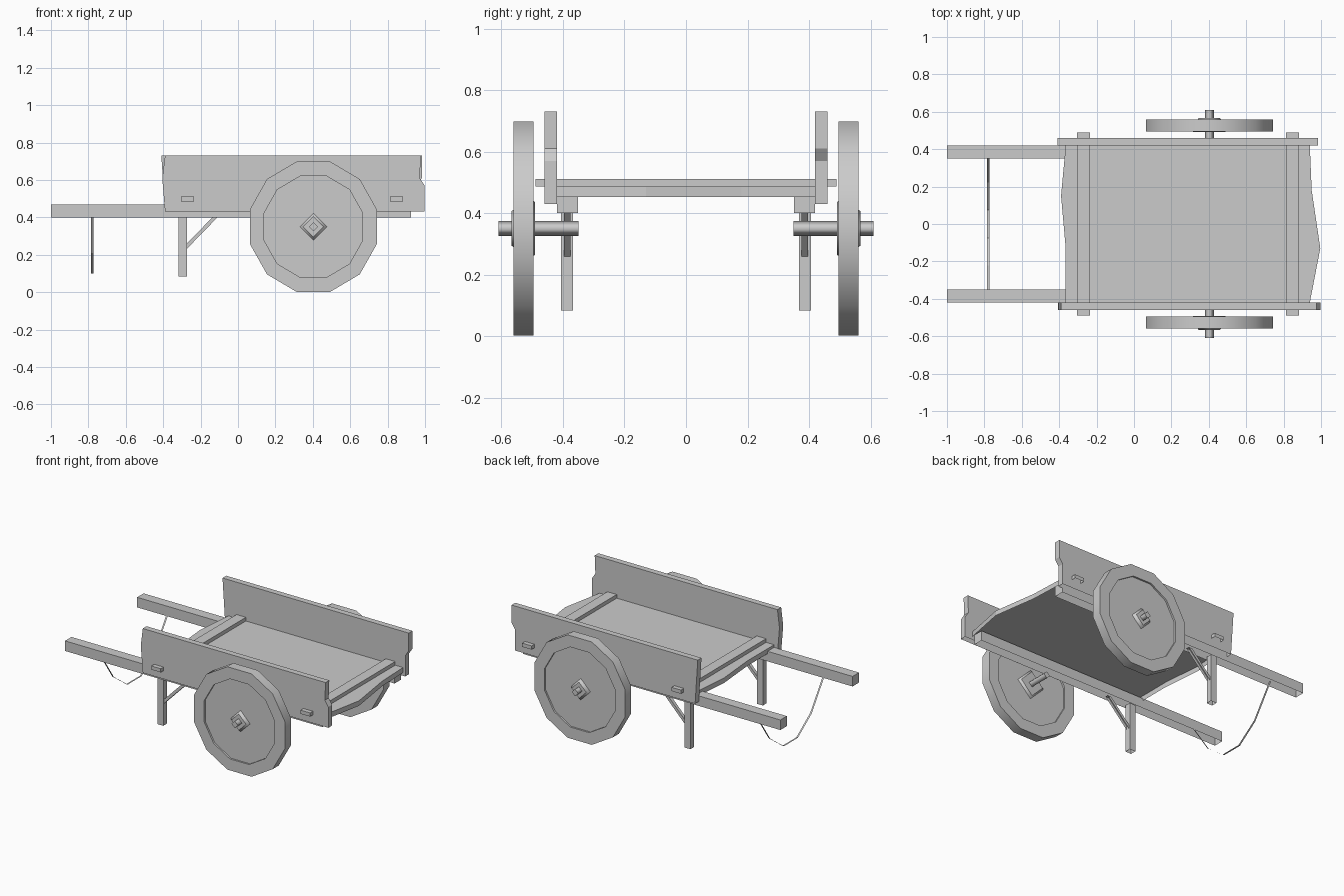
import bpy, bmesh, math
from mathutils import Vector

cube = bpy.data.objects.get("Cube")
if cube:
    bpy.data.objects.remove(cube)

wood = bpy.data.materials.new("grey_wood")
GREY = (0.6, 0.6, 0.6, 1)
wood.use_nodes = True
wood.diffuse_color = GREY
wood.node_tree.nodes["Principled BSDF"].inputs["Base Color"].default_value = GREY

SIDES = (("right", -1), ("left", 1))
AXLE_X, AXLE_Z = 0.403, 0.35


def finish(name, bm):
    mesh = bpy.data.meshes.new(name)
    bm.to_mesh(mesh)
    bm.free()
    mesh.materials.append(wood)
    obj = bpy.data.objects.new(name, mesh)
    bpy.context.collection.objects.link(obj)


def prism(name, points, offset):
    """Extrude a flat outline along an offset vector, leaving the underside open."""
    bm = bmesh.new()
    face = bm.faces.new([bm.verts.new(p) for p in points])
    ext = bmesh.ops.extrude_face_region(bm, geom=[face])
    moved = [g for g in ext["geom"] if isinstance(g, bmesh.types.BMVert)]
    bmesh.ops.translate(bm, verts=moved, vec=Vector(offset))
    bmesh.ops.recalc_face_normals(bm, faces=bm.faces)
    bm.normal_update()
    under = [f for f in bm.faces if f.normal.z < -0.6]
    bmesh.ops.delete(bm, geom=under, context='FACES')
    finish(name, bm)


def side_prism(name, outline, y0, y1):
    """Extrude an x-z outline from y0 to y1."""
    prism(name, [(x, y0, z) for x, z in outline], (0, y1 - y0, 0))


def box(name, x0, x1, y0, y1, z0, z1):
    side_prism(name, [(x0, z0), (x1, z0), (x1, z1), (x0, z1)], y0, y1)


def turned(name, profile, sides, phase, side, x_scale=1.0):
    """Turn a (radius, y) profile round the axle; rims sharp, treads smooth."""
    bm = bmesh.new()
    rings = []
    for r, y in profile:
        ring = []
        for i in range(sides):
            a = phase + math.tau * i / sides
            ring.append(bm.verts.new((AXLE_X + r * math.cos(a) * x_scale,
                                      y * side, AXLE_Z + r * math.sin(a))))
        rings.append(ring)
    for a, b in zip(rings, rings[1:]):
        for i in range(sides):
            j = (i + 1) % sides
            bm.faces.new((a[i], a[j], b[j], b[i]))
    bm.faces.new(rings[0])
    bm.faces.new(rings[-1])
    for face in bm.faces:
        face.smooth = True
    for ring in rings:
        for i in range(sides):
            bm.edges.get((ring[i], ring[(i + 1) % sides])).smooth = False
    bmesh.ops.recalc_face_normals(bm, faces=bm.faces)
    finish(name, bm)


# Bed with uneven plank ends, and its two cross cleats
bed = [(-0.365, 0.42), (-0.39, 0.15), (-0.365, -0.13), (-0.365, -0.42),
       (0.94, -0.42), (0.996, -0.13), (0.95, 0.18), (0.94, 0.42)]
prism("bed", [(x, y, 0.452) for x, y in bed], (0, 0, 0.034))
for name, x in (("front_cleat", -0.305), ("rear_cleat", 0.812)):
    box(name, x, x + 0.07, -0.49, 0.49, 0.486, 0.511)

# Side boards with worn ends
boards = {
    "right": [(-0.39, 0.43), (-0.405, 0.61), (-0.39, 0.73), (0.977, 0.73),
              (0.972, 0.61), (0.998, 0.57), (0.998, 0.43)],
    "left": [(-0.39, 0.43), (-0.41, 0.73), (0.983, 0.73),
             (0.983, 0.61), (0.957, 0.57), (0.957, 0.43)],
}

wheel = [(0.28, 0.507), (0.28, 0.495), (0.36, 0.495),
         (0.36, 0.56), (0.28, 0.56), (0.28, 0.548)]
inner_hub = [(0.1, 0.507), (0.085, 0.491)]
outer_hub = [(0.072, 0.548), (0.055, 0.568)]
axle = [(0.024, 0.35), (0.024, 0.61)]

for label, s in SIDES:
    side_prism(label + "_side_board", boards[label], s * 0.42, s * 0.46)
    # Shaft, prop leg and diagonal brace
    box(label + "_shaft", -1.0, 0.925, s * 0.351, s * 0.42, 0.40, 0.468)
    box(label + "_leg", -0.318, -0.274, s * 0.367, s * 0.407, 0.083, 0.41)
    side_prism(label + "_brace",
               [(-0.28, 0.225), (-0.105, 0.405), (-0.132, 0.405), (-0.28, 0.253)],
               s * 0.375, s * 0.397)
    # Wheel, hubs and axle stub
    turned(label + "_wheel", wheel, 12, math.radians(15), s, 0.975)
    turned(label + "_inner_hub", inner_hub, 4, 0, s)
    turned(label + "_outer_hub", outer_hub, 4, 0, s)
    turned(label + "_axle", axle, 4, 0, s)

# Thin strap hanging between the shafts, its ends tucked inside them
bm = bmesh.new()
rows = []
for i in range(6):
    t = i / 5
    y, z = 0.37 * (2 * t - 1), 0.425 - 1.35 * t * (1 - t)
    rows.append([bm.verts.new((x, y, z)) for x in (-0.785, -0.773)])
for a, b in zip(rows, rows[1:]):
    bm.faces.new((a[0], a[1], b[1], b[0]))
finish("hanging_strap", bm)
